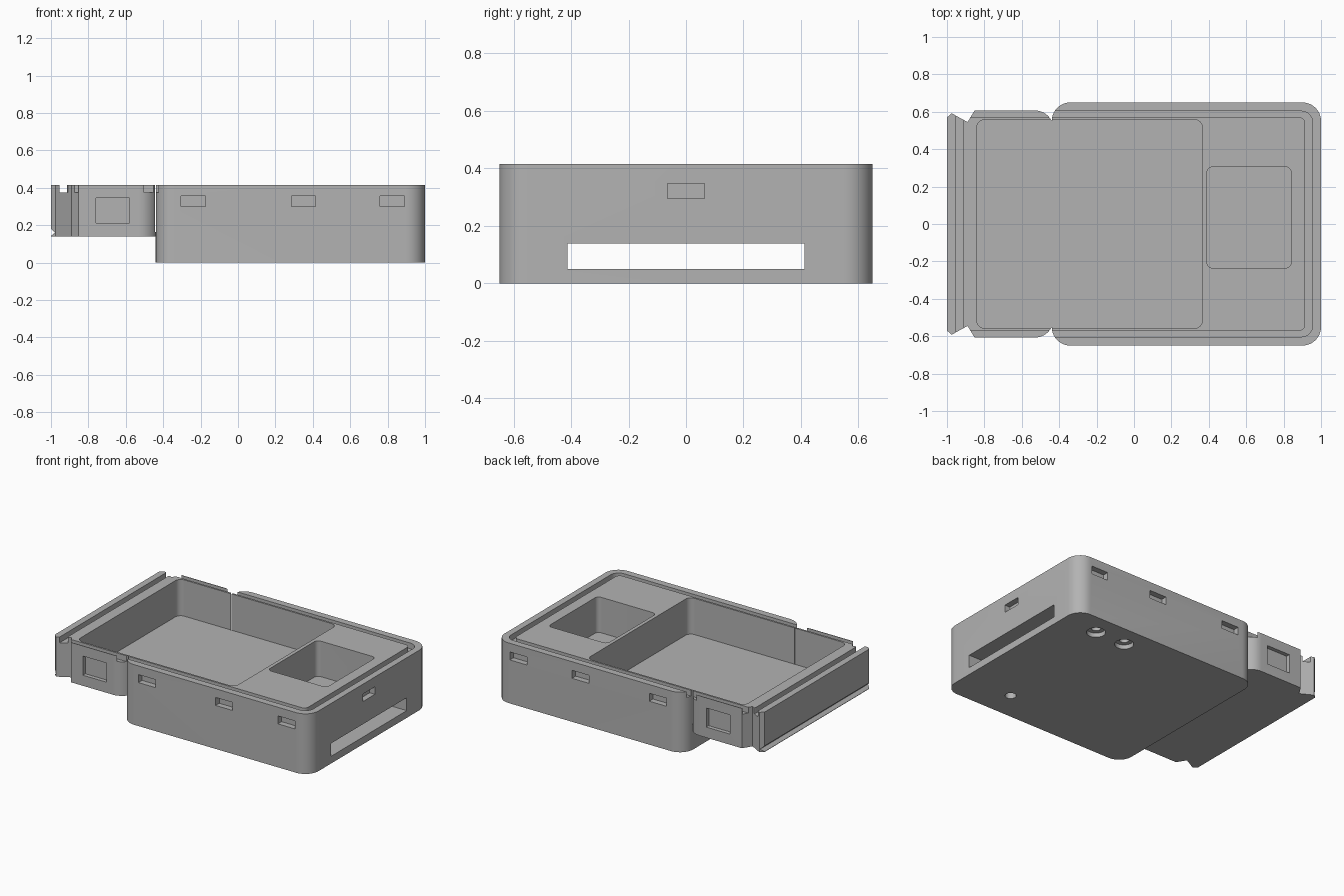
import bpy, bmesh, math
from mathutils import Matrix

old = bpy.data.objects.get("Cube")
if old:
    bpy.data.objects.remove(old, do_unlink=True)

grey = bpy.data.materials.new("plain grey")
grey.use_nodes = True
COLOUR = (0.45, 0.45, 0.45, 1)
grey.diffuse_color = COLOUR
grey.node_tree.nodes["Principled BSDF"].inputs["Base Color"].default_value = COLOUR

# Matrices that turn an extrusion along z into one along x or along y
ALONG_X = Matrix(((0, 0, 1, 0), (1, 0, 0, 0), (0, 1, 0, 0), (0, 0, 0, 1)))
ALONG_Y = Matrix(((1, 0, 0, 0), (0, 0, 1, 0), (0, 1, 0, 0), (0, 0, 0, 1)))


def rounded(x0, x1, y0, y1, r, steps=10):
    """Outline of a rectangle with round corners."""
    points = []
    corners = ((x1 - r, y1 - r), (x0 + r, y1 - r), (x0 + r, y0 + r), (x1 - r, y0 + r))
    for i, (cx, cy) in enumerate(corners):
        for k in range(steps + 1):
            a = math.pi / 2 * (i + k / steps)
            points.append((cx + r * math.cos(a), cy + r * math.sin(a)))
    return points


def circle(cx, cy, r, n=40):
    return [(cx + r * math.cos(math.tau * k / n), cy + r * math.sin(math.tau * k / n))
            for k in range(n)]


def prism(name, outline, low, high, turn=None):
    """Extrude an outline from low to high."""
    bm = bmesh.new()
    base = bm.faces.new([bm.verts.new((u, v, low)) for u, v in outline])
    top = bmesh.ops.extrude_face_region(bm, geom=[base])["geom"]
    bmesh.ops.translate(bm, vec=(0, 0, high - low),
                        verts=[e for e in top if isinstance(e, bmesh.types.BMVert)])
    if turn:
        bm.transform(turn)
    bmesh.ops.recalc_face_normals(bm, faces=bm.faces)
    mesh = bpy.data.meshes.new(name)
    bm.to_mesh(mesh)
    bm.free()
    mesh.materials.append(grey)
    obj = bpy.data.objects.new(name, mesh)
    bpy.context.collection.objects.link(obj)
    return obj


def box(name, x0, x1, y0, y1, z0, z1):
    return prism(name, [(x0, y0), (x1, y0), (x1, y1), (x0, y1)], z0, z1)


def combine(target, tool, operation="DIFFERENCE"):
    """Apply a boolean and drop the tool."""
    bpy.context.view_layer.objects.active = target
    mod = target.modifiers.new("boolean", "BOOLEAN")
    mod.operation, mod.solver, mod.object = operation, "EXACT", tool
    bpy.ops.object.modifier_apply(modifier=mod.name)
    bpy.data.objects.remove(tool, do_unlink=True)


TOP, OVER = 0.415, 0.5

# Deep case and the shallower end block that overhangs
case = prism("case_body", rounded(-0.44, 1, -0.65, 0.65, 0.1), 0, TOP)
end_block = prism("end_block", rounded(-1.2, -0.43, -0.607, 0.607, 0.1), 0.14, TOP)
combine(end_block, box("end_trim", -1.5, -1, -1, 1, 0, 1))

# Notched corners of the end block
for s in (1, -1):
    notch = [(-1.02, s * 0.552), (-0.975, s * 0.592), (-0.89, s * 0.545),
             (-0.852, s * 0.607), (-0.84, s * 0.7), (-1.02, s * 0.7)]
    combine(end_block, prism("corner_notch", notch, 0, 1))

# V groove low on the end face
combine(end_block, prism("end_groove", [(-1.006, 0.188), (-0.978, 0.16), (-1.006, 0.138)],
                         -1, 1, ALONG_Y))
combine(case, end_block, "UNION")

# Lid groove all round the top, open at the notched end
ring = prism("lid_groove", rounded(-0.955, 0.955, -0.603, 0.603, 0.06), 0.375, OVER)
combine(ring, prism("groove_core", rounded(-0.915, 0.915, -0.57, 0.57, 0.03), 0.3, 0.6))
combine(case, ring)
combine(case, box("end_slot", -0.955, -0.915, -0.8, 0.8, 0.375, OVER))

# Large tray and small pocket
combine(case, prism("tray", rounded(-0.84, 0.365, -0.557, 0.557, 0.04), 0.165, OVER))
combine(case, prism("pocket", rounded(0.39, 0.84, -0.235, 0.305, 0.03), 0.17, OVER))

# Flat passage through the base
combine(case, box("passage", -0.6, 1.1, -0.412, 0.412, 0.05, 0.139))

# Catch slots and square recesses in the side walls
for s in (1, -1):
    for x in (-0.24, 0.35, 0.825):
        y0, y1 = sorted((s * 0.61, s * 0.7))
        combine(case, box("catch_slot", x - 0.065, x + 0.065, y0, y1, 0.3, 0.355))
    y0, y1 = sorted((s * 0.58, s * 0.7))
    combine(case, box("side_recess", -0.76, -0.58, y0, y1, 0.213, 0.345))
combine(case, box("end_catch_slot", 0.96, 1.1, -0.065, 0.065, 0.295, 0.347))

# Stepped round port through the end wall
combine(case, prism("port", circle(0, 0.275, 0.065), -1.1, -0.8, ALONG_X))
combine(case, prism("port_outer", circle(0, 0.275, 0.087), -1.1, -0.96, ALONG_X))
combine(case, prism("port_inner", circle(0, 0.275, 0.087), -0.88, -0.8, ALONG_X))

# Screw holes and a small round hole underneath
for x in (0.5, 0.73):
    combine(case, prism("screw_head", circle(x, 0.5, 0.06), -0.1, 0.03))
    combine(case, prism("screw_shaft", circle(x, 0.5, 0.03), -0.1, 0.1))
combine(case, prism("small_hole", circle(0.63, -0.45, 0.035), -0.1, 0.04))

# Smooth rounded corners, sharp edges elsewhere
bpy.ops.object.select_all(action="DESELECT")
case.select_set(True)
bpy.context.view_layer.objects.active = case
bpy.ops.object.shade_smooth_by_angle(angle=math.radians(30))
